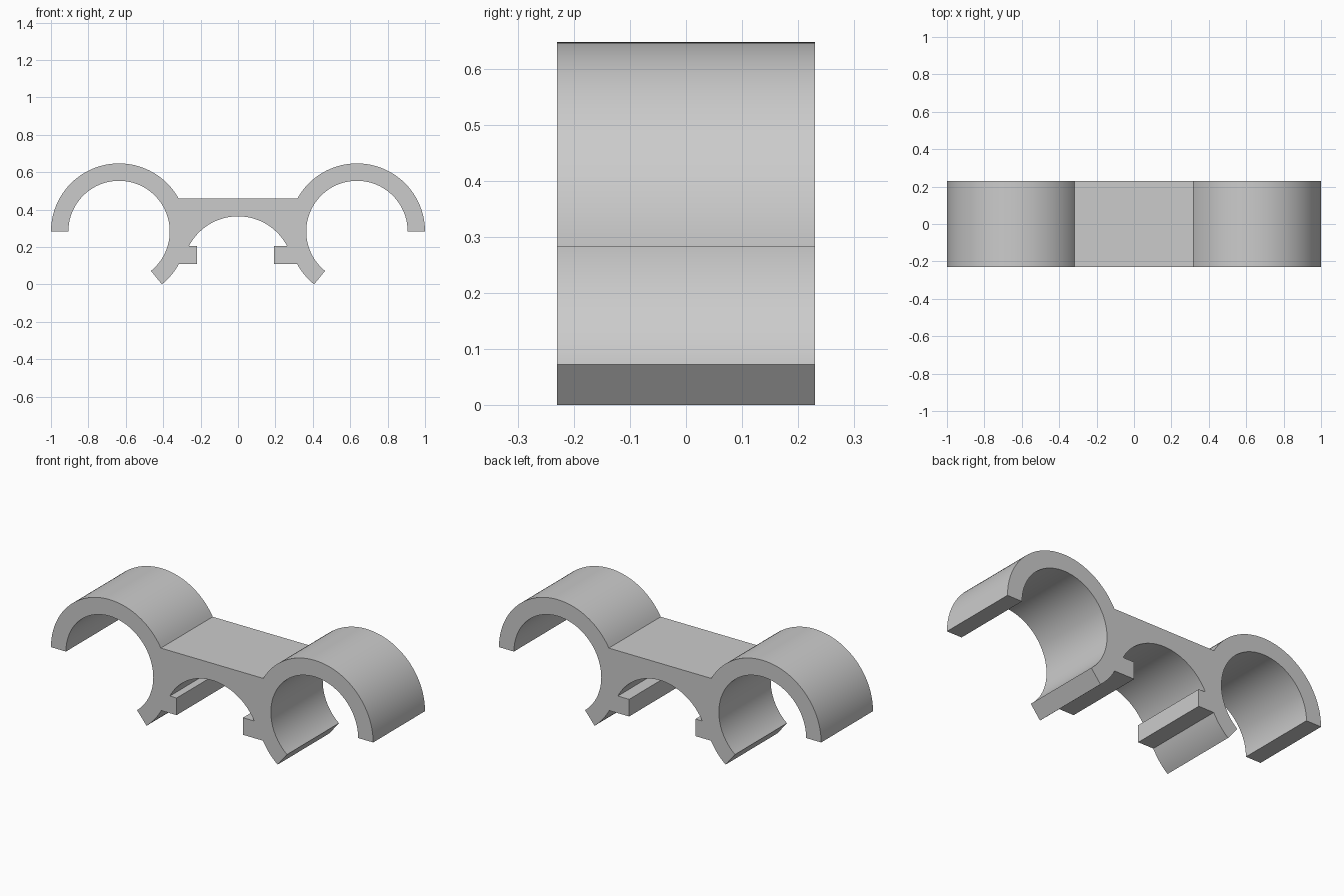
import bpy, bmesh
from math import sin, cos, asin, radians, degrees

if "Cube" in bpy.data.objects:
    bpy.data.objects.remove(bpy.data.objects["Cube"])

HALF_DEPTH = 0.23
RING = (-0.636, 0.283)      # centre of the left gripping ring (x, z)
R_OUT, R_IN = 0.364, 0.271
BRIDGE_Z = 0.46
TAB_LOW, TAB_TOP = 0.11, 0.206
ARCH_R, ARCH_Z = 0.296, 0.068


def arc(center, r, a0, a1, n):
    """Points along an arc, angles in degrees."""
    angles = [radians(a0 + (a1 - a0) * i / n) for i in range(n + 1)]
    return [(center[0] + r * cos(a), center[1] + r * sin(a)) for a in angles]


def ring_angle(z):
    return degrees(asin((z - RING[1]) / R_OUT))


def half_profile(tab_x):
    """Left half outline, from the bridge top round to the arch apex."""
    pts = arc(RING, R_OUT, ring_angle(BRIDGE_Z), 180, 48)       # outer hook
    pts += arc(RING, R_IN, 180, -51, 72)                        # pipe seat
    pts += arc(RING, R_OUT, -51, ring_angle(TAB_LOW), 8)        # lower lip
    pts += [(tab_x, TAB_LOW), (tab_x, TAB_TOP)]                 # inner tab
    start = 180 - degrees(asin((TAB_TOP - ARCH_Z) / ARCH_R))
    pts += arc((0, ARCH_Z), ARCH_R, start, 90, 20)              # centre arch
    return pts


# Full outline: the right tab reaches slightly further inward
left = half_profile(-0.22)
right = [(-x, z) for x, z in reversed(half_profile(-0.192))]
outline = left + right[1:]

# Extrude the outline through the depth
bm = bmesh.new()
face = bm.faces.new([bm.verts.new((x, -HALF_DEPTH, z)) for x, z in outline])
result = bmesh.ops.extrude_face_region(bm, geom=[face], use_keep_orig=True)
moved = [g for g in result["geom"] if isinstance(g, bmesh.types.BMVert)]
bmesh.ops.translate(bm, verts=moved, vec=(0, 2 * HALF_DEPTH, 0))
bmesh.ops.recalc_face_normals(bm, faces=bm.faces)

mesh = bpy.data.meshes.new("double_pipe_clip")
bm.to_mesh(mesh)
bm.free()
clip = bpy.data.objects.new("double_pipe_clip", mesh)
bpy.context.collection.objects.link(clip)

# Smooth curved walls, crisp corners
bpy.context.view_layer.objects.active = clip
clip.select_set(True)
bpy.ops.object.shade_smooth_by_angle(angle=radians(25))
